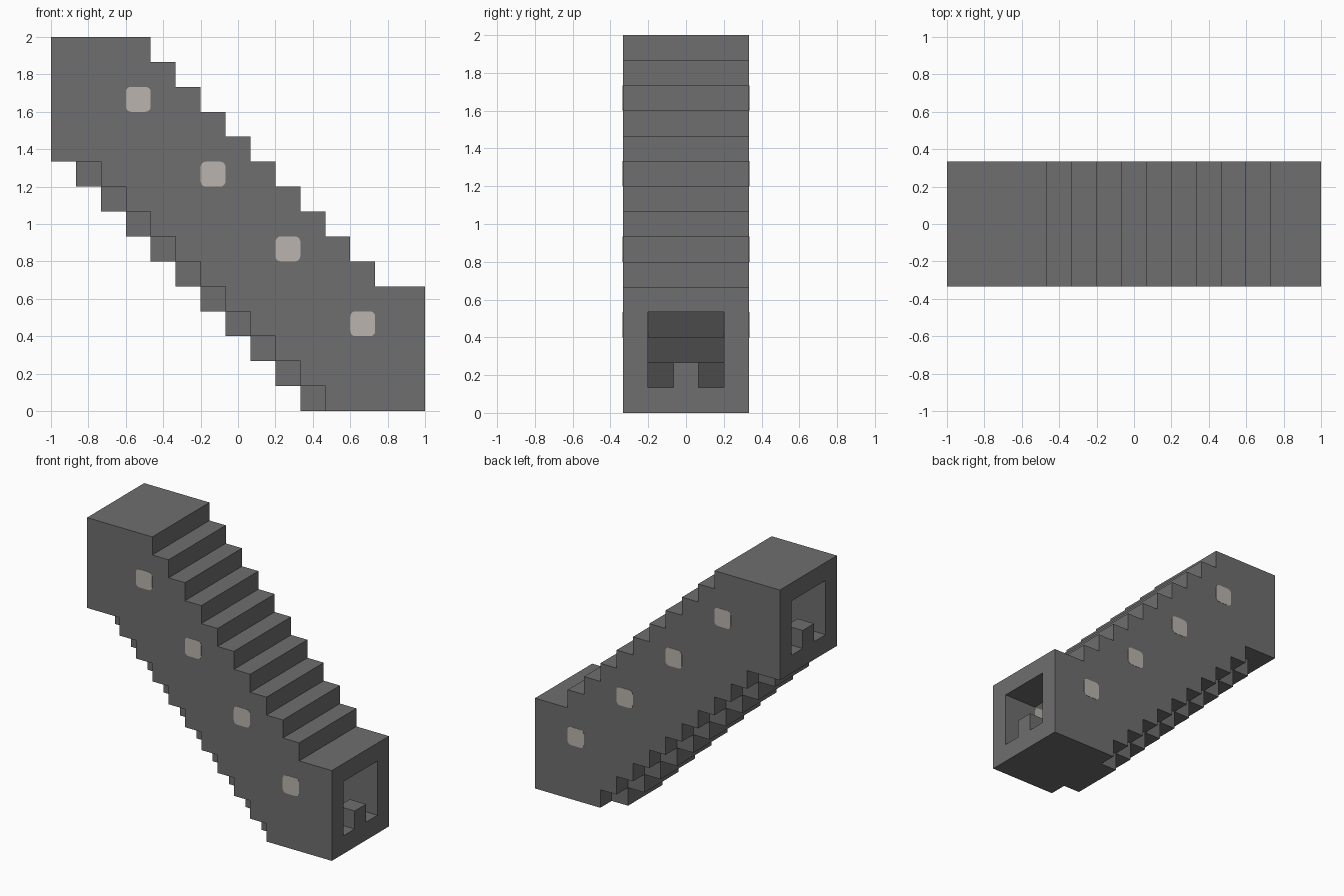
import bpy
import bmesh
from mathutils import Matrix, Vector

cube = bpy.data.objects.get("Cube")
if cube:
    bpy.data.objects.remove(cube, do_unlink=True)

U = 2 / 15          # one block
HALF = 7.5          # half the length in blocks


def material(name, color):
    m = bpy.data.materials.new(name)
    m.use_nodes = True
    m.diffuse_color = color
    m.node_tree.nodes["Principled BSDF"].inputs["Base Color"].default_value = color
    return m


STONE = material("grey stone", (0.162, 0.156, 0.162, 1))
DARK = material("dark stair stone", (0.069, 0.069, 0.069, 1))
LAMP = material("pale lamp", (0.49, 0.455, 0.42, 1))


def finish(name, bm, mat):
    bmesh.ops.recalc_face_normals(bm, faces=bm.faces)
    mesh = bpy.data.meshes.new(name)
    bm.to_mesh(mesh)
    bm.free()
    mesh.materials.append(mat)
    ob = bpy.data.objects.new(name, mesh)
    bpy.context.collection.objects.link(ob)


def extrude(name, profile, y0, y1, mat):
    """Extrude an x-z profile, given in blocks, from y0 to y1."""
    bm = bmesh.new()
    verts = [bm.verts.new(((x - HALF) * U, y0 * U, z * U)) for x, z in profile]
    face = bm.faces.new(verts)
    new = bmesh.ops.extrude_face_region(bm, geom=[face])["geom"]
    moved = [v for v in new if isinstance(v, bmesh.types.BMVert)]
    bmesh.ops.translate(bm, verts=moved, vec=(0, (y1 - y0) * U, 0))
    finish(name, bm, mat)


def add_box(bm, centre, size):
    """Add one box; the centre and size are in blocks."""
    place = Matrix.Translation(Vector(centre) * U)
    scale = Matrix.Diagonal(Vector(size) * U).to_4x4()
    bmesh.ops.create_cube(bm, size=1, matrix=place @ scale)


def boxes(name, cells, width, mat):
    """Boxes (x0, x1, z0, z1) in blocks, centred across the passage."""
    bm = bmesh.new()
    for x0, x1, z0, z1 in cells:
        add_box(bm, ((x0 + x1) / 2 - HALF, 0, (z0 + z1) / 2), (x1 - x0, width, z1 - z0))
    finish(name, bm, mat)


# Stepped side walls
outline = [(0, 15)]
for i in range(4, 14):
    outline += [(i, 19 - i), (i, 18 - i)]
outline += [(15, 5), (15, 0), (11, 0)]
for i in range(11, 2, -1):
    outline += [(i, 12 - i), (i - 1, 12 - i)]
outline += [(2, 10), (0, 10)]
extrude("front_wall", outline, -2.5, -1.5, STONE)
extrude("back_wall", outline, 1.5, 2.5, STONE)

# Stepped roof between the walls
boxes("roof", [(0, 4, 14, 15)] + [(i, i + 1, 17 - i, 18 - i) for i in range(4, 13)]
      + [(13, 15, 4, 5)], 3, STONE)

# Floor with its stepped underside, hanging one block below the walls
boxes("floor", [(i, i + 1, 10 - i, 11 - i) for i in range(10)] + [(10, 15, 0, 1)], 3, STONE)

# Dark stair treads on the floor
boxes("stairs", [(i, i + 1, 11 - i, 12 - i) for i in range(1, 11)], 3, DARK)

# Single block standing in each doorway
for name, x, z in (("upper_door_block", 0, 11), ("lower_door_block", 14, 1)):
    boxes(name, [(x, x + 1, z, z + 1)], 1, STONE)

# Rounded lamps set through both walls
for side, y in (("front", -2), ("back", 2)):
    for n in range(4):
        bm = bmesh.new()
        add_box(bm, (3.5 + 3 * n - HALF, y, 12.5 - 3 * n), (1, 1.03, 1))
        edges = [e for e in bm.edges if abs((e.verts[0].co - e.verts[1].co).y) > 0.01]
        bmesh.ops.bevel(bm, geom=edges, offset=0.028, segments=4, profile=0.5, affect='EDGES')
        finish(f"{side}_lamp_{n + 1}", bm, LAMP)
